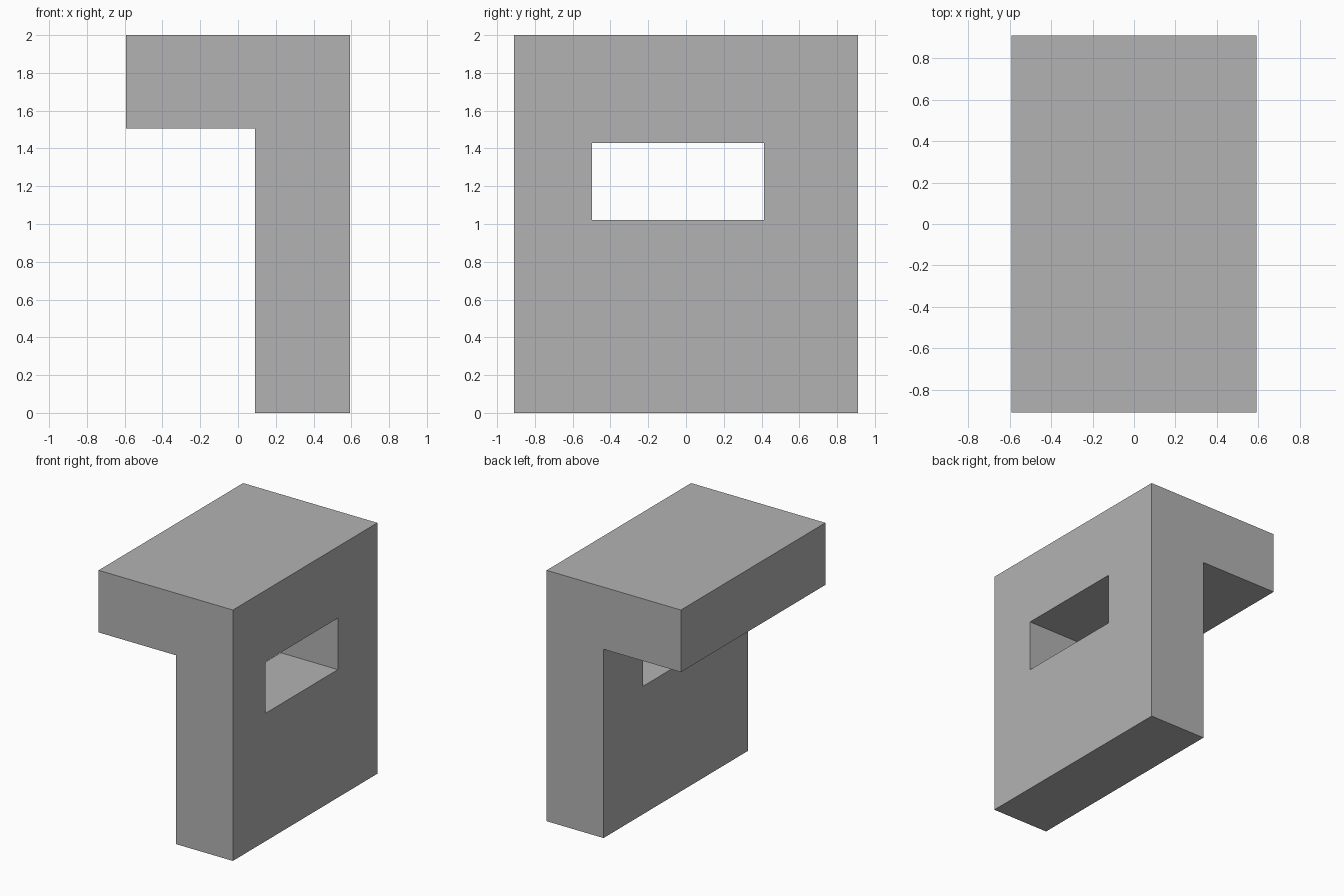
import bpy
import bmesh
from mathutils import Vector

cube = bpy.data.objects.get("Cube")
if cube:
    bpy.data.objects.remove(cube, do_unlink=True)

# Single flat grey
GREY = (0.45, 0.45, 0.45, 1.0)
grey = bpy.data.materials.new("plain_grey")
grey.use_nodes = True
grey.diffuse_color = GREY
grey.node_tree.nodes["Principled BSDF"].inputs["Base Color"].default_value = GREY


def extrude_profile(name, points, y0, y1):
    """Extrude an outline in the x-z plane along y."""
    bm = bmesh.new()
    face = bm.faces.new([bm.verts.new((x, y0, z)) for x, z in points])
    result = bmesh.ops.extrude_face_region(bm, geom=[face])
    verts = [v for v in result["geom"] if isinstance(v, bmesh.types.BMVert)]
    bmesh.ops.translate(bm, verts=verts, vec=Vector((0, y1 - y0, 0)))
    bmesh.ops.recalc_face_normals(bm, faces=bm.faces)
    mesh = bpy.data.meshes.new(name)
    bm.to_mesh(mesh)
    bm.free()
    mesh.materials.append(grey)
    obj = bpy.data.objects.new(name, mesh)
    bpy.context.collection.objects.link(obj)
    return obj


# Upright wall with an overhanging top slab
half_x, half_y, top = 0.592, 0.91, 2.0
wall_x, slab_z = 0.09, 1.505
body = extrude_profile(
    "wall_with_overhang",
    [(wall_x, 0), (half_x, 0), (half_x, top), (-half_x, top),
     (-half_x, slab_z), (wall_x, slab_z)],
    -half_y, half_y)

# Rectangular opening through the wall
sill, lintel = 1.02, 1.43
cutter = extrude_profile(
    "opening_cutter",
    [(0, sill), (1, sill), (1, lintel), (0, lintel)],
    -0.497, 0.412)
cutter.hide_render = True

cut = body.modifiers.new("opening", "BOOLEAN")
cut.operation = "DIFFERENCE"
cut.solver = "EXACT"
cut.object = cutter
bpy.context.view_layer.objects.active = body
bpy.ops.object.modifier_apply(modifier=cut.name)
bpy.data.objects.remove(cutter, do_unlink=True)
